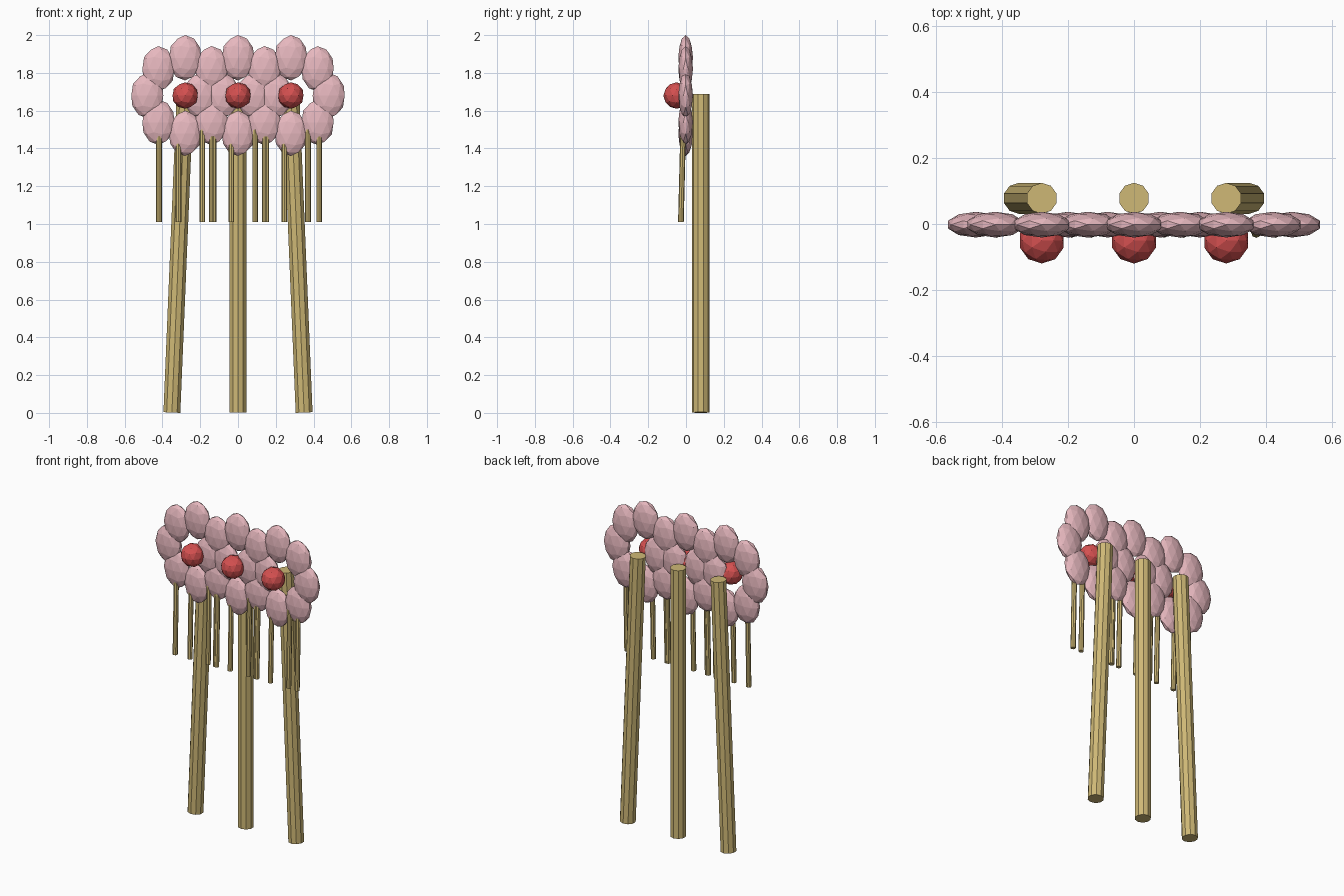
import bpy, math
from mathutils import Vector

if "Cube" in bpy.data.objects:
    bpy.data.objects.remove(bpy.data.objects["Cube"])


def material(name, color):
    m = bpy.data.materials.new(name)
    m.diffuse_color = (*color, 1)
    m.use_nodes = True
    m.node_tree.nodes["Principled BSDF"].inputs["Base Color"].default_value = m.diffuse_color
    return m


PINK = material("petal_pink", (0.80, 0.48, 0.52))
RED = material("centre_red", (0.66, 0.08, 0.08))
STRAW = material("stem_straw", (0.62, 0.48, 0.18))


def ball(name, loc, scale, mat):
    """Faceted ellipsoid."""
    bpy.ops.mesh.primitive_ico_sphere_add(subdivisions=2, radius=1, location=loc)
    o = bpy.context.object
    o.name = name
    o.scale = scale
    o.data.materials.append(mat)


def rod(name, a, b, radius, sides):
    """Straight rod from point a to point b."""
    a, b = Vector(a), Vector(b)
    d = b - a
    bpy.ops.mesh.primitive_cylinder_add(vertices=sides, radius=radius,
                                        depth=d.length, location=(a + b) / 2)
    o = bpy.context.object
    o.name = name
    # tilt only, without twisting the facets
    o.rotation_euler = (-math.asin(d.y / d.length), math.atan2(d.x, d.z), 0)
    o.data.materials.append(STRAW)


HEAD_Z = 1.68

for side in (-1, 0, 1):
    cx = side * 0.28

    # ring of eight upright petals
    for i in range(8):
        t = i * math.tau / 8
        ball("petal", (cx + 0.2 * math.cos(t), -0.002, HEAD_Z + 0.2 * math.sin(t)),
             (0.089, 0.039, 0.12), PINK)

    # flower centre
    ball("flower_centre", (cx, -0.05, HEAD_Z), (0.07, 0.07, 0.07), RED)

    # tall stem, outer ones splay at the foot
    rod("stem", (side * 0.35, 0.078, 0.002), (cx, 0.078, 1.687), 0.047, 10)

    # thin tassels hanging below the petals
    for dx in (-0.138, -0.035, 0.091, 0.15):
        rod("tassel", (cx + dx, -0.027, 1.01), (cx + dx, -0.015, 1.5), 0.015, 8)
